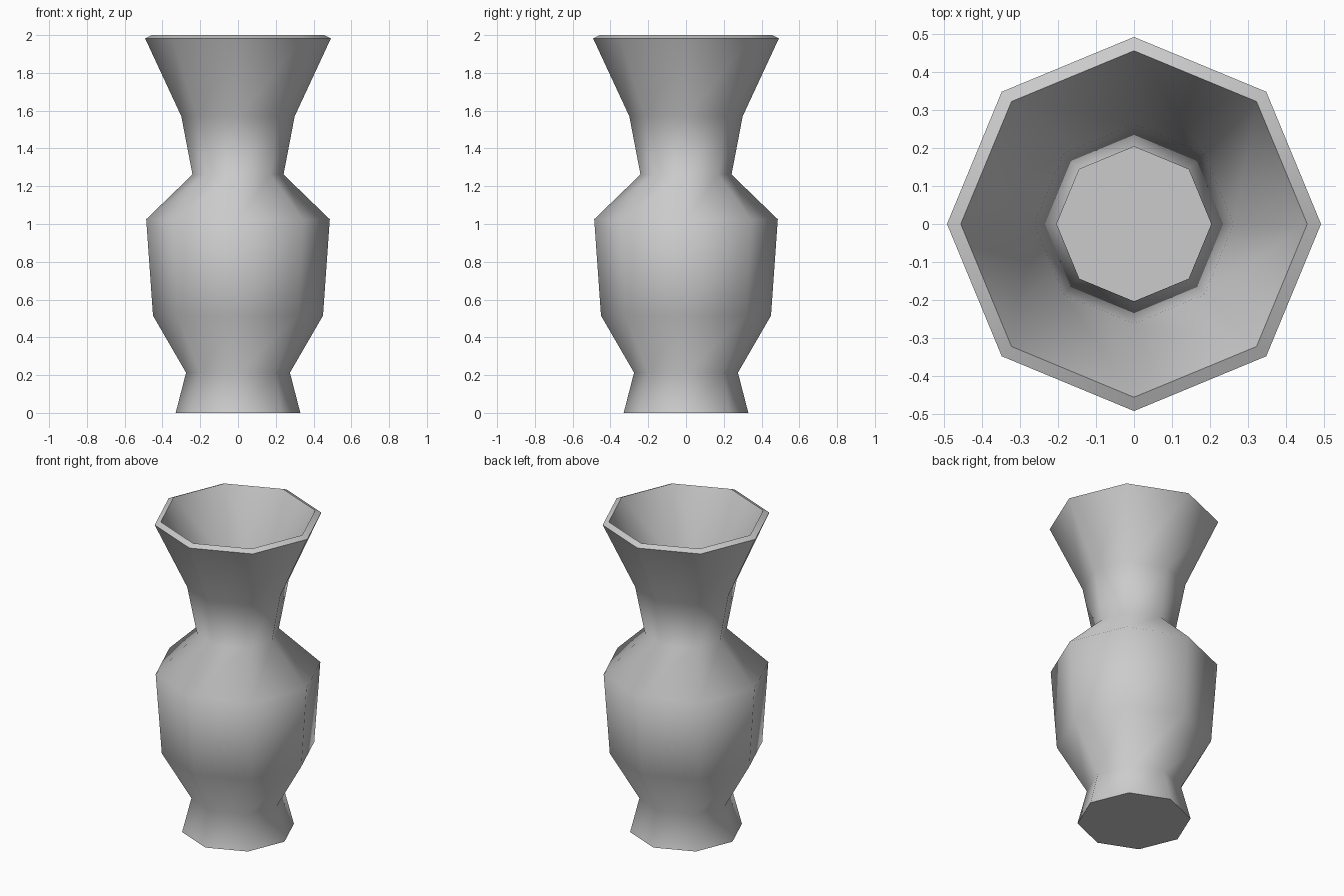
import bpy
import bmesh
from math import cos, sin, tau, radians

default_cube = bpy.data.objects.get("Cube")
if default_cube:
    bpy.data.objects.remove(default_cube, do_unlink=True)

SIDES = 8
# Outer profile from foot to lip: (radius, height)
PROFILE = [(0.33, 0), (0.275, 0.213), (0.45, 0.515), (0.486, 1.025),
           (0.241, 1.262), (0.3, 1.57), (0.492, 1.983)]

# Clay colour
clay = bpy.data.materials.new("grey_clay")
clay.use_nodes = True
colour = (0.6, 0.6, 0.6, 1)
clay.diffuse_color = colour
clay.node_tree.nodes["Principled BSDF"].inputs["Base Color"].default_value = colour

# Eight-sided body, closed at the foot and open at the lip
bm = bmesh.new()
rings = [[bm.verts.new((r * cos(tau * i / SIDES), r * sin(tau * i / SIDES), z))
          for i in range(SIDES)] for r, z in PROFILE]
for low, high in zip(rings, rings[1:]):
    for i in range(SIDES):
        j = (i + 1) % SIDES
        bm.faces.new((low[i], low[j], high[j], high[i]))
bm.faces.new(rings[0][::-1])
mesh = bpy.data.meshes.new("vase")
bm.to_mesh(mesh)
bm.free()
mesh.materials.append(clay)

vase = bpy.data.objects.new("vase", mesh)
bpy.context.collection.objects.link(vase)
bpy.ops.object.select_all(action='DESELECT')
vase.select_set(True)
bpy.context.view_layer.objects.active = vase

# Wall thickness, grown inwards
wall = vase.modifiers.new("wall", 'SOLIDIFY')
wall.thickness = 0.04
wall.offset = -1
bpy.ops.object.modifier_apply(modifier=wall.name)

# Smooth sides with a crisp lip and foot
bpy.ops.object.shade_smooth_by_angle(angle=radians(70))
